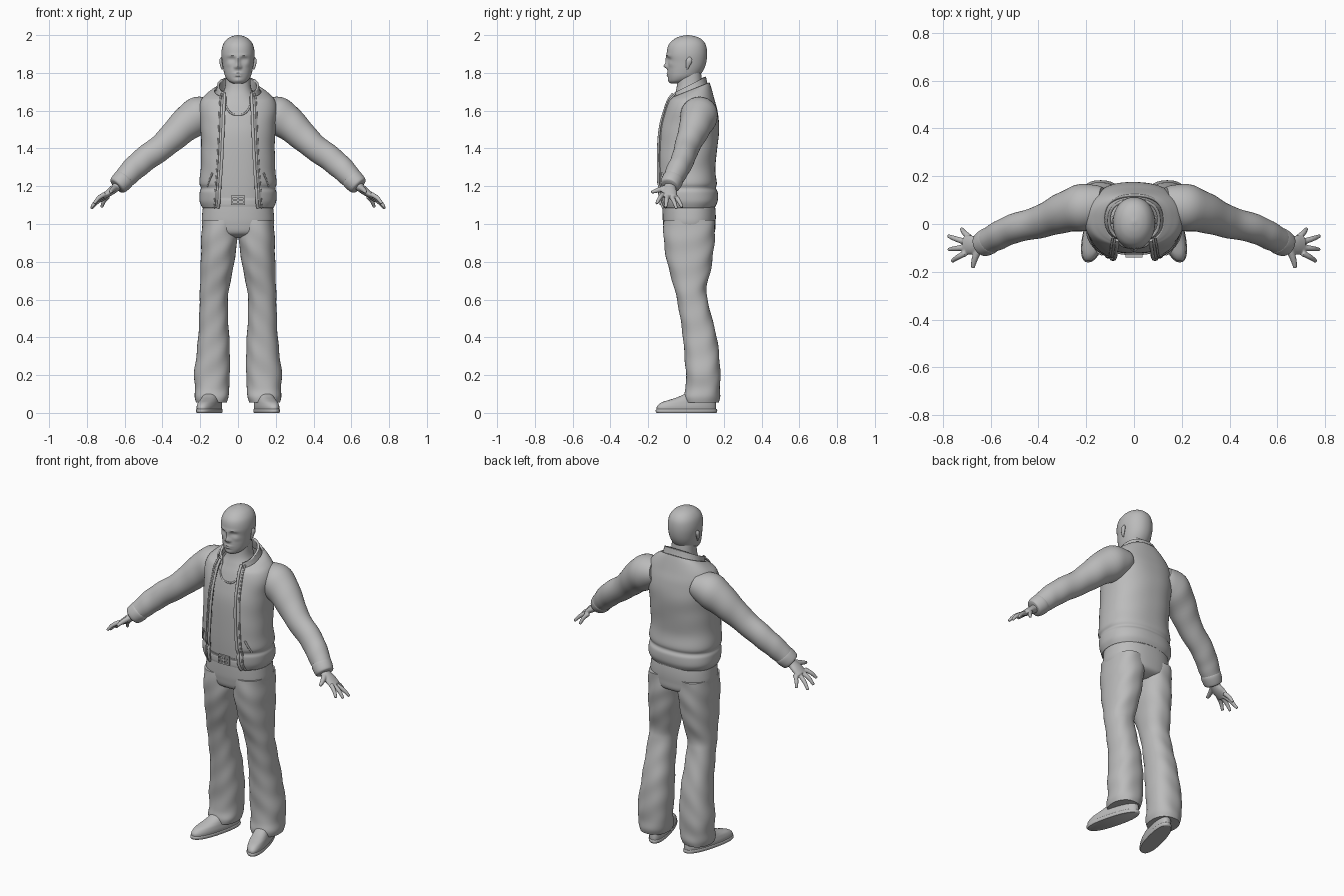
import bpy, bmesh, math
from mathutils import Vector

GREY = bpy.data.materials.new("plain grey")
GREY.diffuse_color = (0.5, 0.5, 0.5, 1)


def spline(rows, per):
    """Catmull-Rom interpolation of equal-length rows of numbers."""
    out = []
    for i in range(len(rows) - 1):
        p = [rows[max(i - 1, 0)], rows[i], rows[i + 1], rows[min(i + 2, len(rows) - 1)]]
        for k in range(per):
            t = k / per
            out.append([b + 0.5 * t * (c - a + t * (2*a - 5*b + 4*c - d + t * (3*(b - c) + d - a)))
                        for a, b, c, d in zip(*p)])
    return out + [list(rows[-1])]


def skin(rings, closed=True):
    """Quads between rings of points, with end caps when the rings are closed."""
    n = len(rings[0])
    m = n if closed else n - 1
    faces = [(j*n + i, j*n + (i+1) % n, (j+1)*n + (i+1) % n, (j+1)*n + i)
             for j in range(len(rings) - 1) for i in range(m)]
    if closed:
        faces += [tuple(range(n))[::-1], tuple(range((len(rings)-1)*n, len(rings)*n))]
    return [v for r in rings for v in r], faces


def pad(rows):
    return [tuple(r) + (0,) * (7 - len(r)) for r in rows]


def loft(rows, n=64, per=6, e=0.85, closed=True, warp=None, ripple=0):
    """Stacked superellipses: z, half width, front y, back y, centre x, front gap, tilt."""
    rings = []
    for z, rx, f, b, cx, gap, tilt in spline(pad(rows), per):
        t0 = 0 if closed else math.asin((gap / rx) ** (1 / e))
        ring = []
        for i in range(n if closed else n + 1):
            t = t0 + (2*math.pi - 2*t0) * i / n
            s, c = math.sin(t), math.cos(t)
            k = 1 + ripple * math.sin(45*z + 2*math.sin(t + 1) + 3*s)
            x = cx + k * rx * math.copysign(abs(s)**e, s)
            y = (f + b)/2 - k * (b - f)/2 * math.copysign(abs(c)**e, c)
            p = (x, y, z + tilt*y)
            ring.append(warp(*p) if warp else p)
        rings.append(ring)
    return skin(rings, closed)


def tube(rows, n=24, per=6, ripple=0):
    """Sweep of ellipses: x, y, z, radius across (y-ish), radius through."""
    rows = spline(rows, per)
    pts = [Vector(r[:3]) for r in rows]
    rings = []
    for i, (p, r) in enumerate(zip(pts, rows)):
        d = (pts[min(i+1, len(pts)-1)] - pts[max(i-1, 0)]).normalized()
        side = Vector((0, 1, 0))
        side = (side - d * side.dot(d)).normalized()
        up = d.cross(side)
        ring = []
        for j in range(n):
            t = 2*math.pi*j/n
            k = 1 + ripple * math.sin(1.1*i + 2*math.sin(t))
            ring.append(tuple(p + k*(side*r[3]*math.cos(t) + up*r[4]*math.sin(t))))
        rings.append(ring)
    return skin(rings)


def box(c, s):
    v = [(c[0]+x*s[0]/2, c[1]+y*s[1]/2, c[2]+z*s[2]/2) for z in (-1, 1) for x, y in ((-1, -1), (1, -1), (1, 1), (-1, 1))]
    return v, [(3, 2, 1, 0), (4, 5, 6, 7)] + [(i, (i+1) % 4, (i+1) % 4 + 4, i+4) for i in range(4)]


def make(name, *parts, mirror=False, thick=0, voxel=0):
    verts, faces = [], []
    for v, f in parts:
        faces += [tuple(i + len(verts) for i in q) for q in f]
        verts += v
    me = bpy.data.meshes.new(name)
    me.from_pydata(verts, [], faces)
    if not thick:
        bm = bmesh.new()
        bm.from_mesh(me)
        bmesh.ops.recalc_face_normals(bm, faces=bm.faces)
        bm.to_mesh(me)
        bm.free()
    me.polygons.foreach_set("use_smooth", [True] * len(me.polygons))
    me.set_sharp_from_angle(angle=math.radians(45))
    me.materials.append(GREY)
    ob = bpy.data.objects.new(name, me)
    bpy.context.collection.objects.link(ob)
    if voxel:
        m = ob.modifiers.new("blend", 'REMESH')
        m.mode, m.voxel_size, m.use_smooth_shade = 'VOXEL', voxel, True
        m = ob.modifiers.new("soften", 'SMOOTH')
        m.factor, m.iterations = 0.5, 4
    if thick:
        m = ob.modifiers.new("cloth", 'SOLIDIFY')
        m.thickness, m.offset = thick, -1
    if mirror:
        ob.modifiers.new("mirror", 'MIRROR').use_mirror_merge = False
    return ob


def front_y(rows, x, z):
    """y of a lofted front at x, z."""
    rows = spline(pad(rows), 6)
    for a, b in zip(rows, rows[1:]):
        if a[0] <= z <= b[0]:
            t = (z - a[0]) / (b[0] - a[0])
            rx, f, k = (a[i] + t*(b[i] - a[i]) for i in (1, 2, 3))
            return (f+k)/2 - (k-f)/2 * max(0, 1 - (abs(x)/rx)**(2/0.85))**0.425
    return rows[-1][2]


# head with face relief: x, z, spread x, spread z, push in y
RELIEF = [(0, 1.866, .010, .022, -.010), (0, 1.837, .013, .014, -.021), (.014, 1.830, .007, .007, -.008),
          (.033, 1.872, .018, .011, .011), (.033, 1.870, .011, .006, -.005), (.030, 1.890, .026, .008, -.005),
          (0, 1.797, .022, .005, -.007), (0, 1.785, .018, .005, -.007), (0, 1.760, .020, .012, -.005),
          (.050, 1.845, .018, .014, -.004)]


def face(x, y, z):
    if y < -.02:
        y += sum(d * math.exp(-((abs(x)-a)/sx)**2 - ((z-c)/sz)**2) for a, c, sx, sz, d in RELIEF)
    return x, y, z


make("head", loft([(1.745, .028, -.082, -.02), (1.757, .050, -.090, .02), (1.78, .067, -.095, .065),
                   (1.81, .076, -.097, .09), (1.85, .083, -.096, .106), (1.90, .088, -.102, .112),
                   (1.945, .081, -.094, .106), (1.975, .062, -.068, .086), (1.992, .036, -.035, .055),
                   (2.0, .006, .003, .015)], n=96, e=.94, warp=face))
make("ears", tube([(.082, .006, 1.818, .004, .004), (.087, .010, 1.838, .010, .007),
                   (.091, .017, 1.865, .016, .008), (.086, .019, 1.882, .007, .005)]), mirror=True)

# chest, undershirt and neck
CHEST = [(1.10, .175, -.118, .14), (1.25, .175, -.124, .13), (1.45, .175, -.122, .14), (1.55, .17, -.106, .13),
         (1.62, .14, -.086, .11), (1.67, .095, -.066, .095), (1.72, .070, -.050, .088), (1.80, .064, -.045, .08)]
make("chest_and_neck", loft(CHEST))
scoop = [(x/100, 1.578 + .09 * abs(x/8)**3) for x in range(-8, 9, 2)]
make("shirt_neckline", tube([(x, front_y(CHEST, x, z), z, .005, .005) for x, z in scoop], n=10))

# open jacket body with gathered hem band
JACKET = [(1.085, .188, -.135, .152, 0, .105), (1.12, .203, -.148, .168, 0, .10), (1.165, .204, -.152, .168, 0, .098),
          (1.19, .197, -.148, .158, 0, .096), (1.22, .204, -.156, .163, 0, .094), (1.30, .197, -.157, .155, 0, .088),
          (1.42, .195, -.154, .168, 0, .082), (1.52, .200, -.142, .176, 0, .078), (1.60, .208, -.118, .166, 0, .075),
          (1.655, .195, -.098, .150, 0, .072, .05), (1.685, .16, -.088, .135, 0, .07, .25),
          (1.70, .125, -.085, .125, 0, .065, .4)]
make("jacket_body", loft(JACKET, n=80, closed=False, ripple=.004), thick=.012)
make("jacket_collar", loft([(1.662, .128, -.087, .122, 0, .06, .45), (1.695, .117, -.08, .112, 0, .065, .5),
                            (1.727, .110, -.076, .106, 0, .072, .5)], closed=False), thick=.013)
for name, shift, r in (("jacket_front_edges", 0, .008), ("jacket_zip_flaps", .022, .005)):
    edge = [(q[5] + shift, front_y(JACKET, q[5] + shift, q[0]), q[0], r, r) for q in JACKET[:10]]
    make(name, tube(edge + [(.07 + shift*.8, -.067 + shift*.5, 1.69, r, r)], n=10), mirror=True)
pocket = [(.135, 1.27), (.150, 1.235), (.162, 1.20)]
make("pocket_welts", tube([(x, front_y(JACKET, x, z), z, .006, .005) for x, z in pocket], n=10), mirror=True)

# sleeves and cuffs
make("sleeves", tube([(.13, .075, 1.60, .08, .07), (.21, .07, 1.575, .098, .098), (.30, .045, 1.505, .083, .085),
                      (.39, .010, 1.42, .068, .071), (.50, -.018, 1.338, .061, .067), (.57, -.05, 1.275, .058, .062),
                      (.62, -.077, 1.22, .052, .052)], n=40, ripple=.015), mirror=True)
make("cuffs", tube([(.595, -.064, 1.247, .048, .050), (.605, -.069, 1.236, .056, .057), (.625, -.080, 1.216, .055, .055),
                    (.638, -.087, 1.203, .050, .050), (.642, -.089, 1.199, .040, .040)], n=40), mirror=True)

# hands: palm, thumb and four fingers blended together
hand = [tube([(.60, -.07, 1.235, .028, .025), (.645, -.085, 1.195, .032, .023), (.68, -.088, 1.168, .040, .020),
              (.712, -.088, 1.145, .038, .014)]),
        tube([(.645, -.095, 1.195, .016, .016), (.660, -.128, 1.185, .015, .015), (.670, -.158, 1.176, .012, .012),
              (.675, -.184, 1.168, .008, .008)], n=14)]
FINGERS = [((.705, -.122, 1.158), (.762, -.156, 1.108)), ((.71, -.099, 1.148), (.776, -.107, 1.089)),
           ((.705, -.075, 1.142), (.778, -.050, 1.081)), ((.688, -.056, 1.146), (.722, -.020, 1.088))]
for a, b in FINGERS:
    a, b = Vector(a), Vector(b)
    mid = (a + b)/2 + Vector((.004, 0, .005))
    hand.append(tube([(*a, .013, .013), (*mid, .0115, .0115), (*b, .008, .008)], n=14))
make("hands", *hand, mirror=True, voxel=.004)

# trousers: seat plus flared legs
make("trouser_seat", loft([(.925, .10, -.06, .10), (.95, .165, -.108, .148), (1.0, .190, -.121, .156),
                           (1.06, .189, -.124, .157), (1.14, .178, -.123, .148)]))
make("trouser_legs", loft([(.055, .082, -.008, .172, .14), (.085, .089, -.012, .180, .139), (.13, .090, -.002, .180, .138),
                           (.20, .095, .0, .182, .138), (.30, .089, -.008, .176, .132), (.40, .082, -.016, .163, .129),
                           (.50, .077, -.030, .138, .129), (.60, .075, -.048, .114, .128), (.66, .077, -.062, .108, .124),
                           (.75, .085, -.088, .130, .113), (.85, .092, -.110, .145, .104), (.93, .096, -.119, .152, .098),
                           (1.02, .092, -.118, .152, .097)], n=48, ripple=.016), mirror=True)

# belt and buckle
make("belt", loft([(1.092, .184, -.126, .154), (1.097, .187, -.130, .158), (1.13, .186, -.130, .157), (1.135, .182, -.126, .152)], per=3))
bars = [box((0, -.134, z), (.07, .012, .009)) for z in (1.104, 1.125, 1.146)]
bars += [box((x, -.134, 1.125), (.009, .012, .05)) for x in (-.032, 0, .032)]
make("belt_buckle", *bars)


# shoes, toes turned outward
def splay(x, y, z):
    return x + .152 - .25*y, y, z


make("shoe_soles", loft([(0, .050, -.155, .160), (.006, .053, -.160, .165), (.016, .053, -.160, .165), (.020, .050, -.156, .162)],
                        per=2, warp=splay), mirror=True)
make("shoe_uppers", loft([(.015, .050, -.155, .160), (.035, .051, -.153, .160), (.055, .048, -.130, .158),
                          (.070, .045, -.085, .155), (.085, .043, -.04, .150), (.11, .040, .01, .145)], warp=splay), mirror=True)
